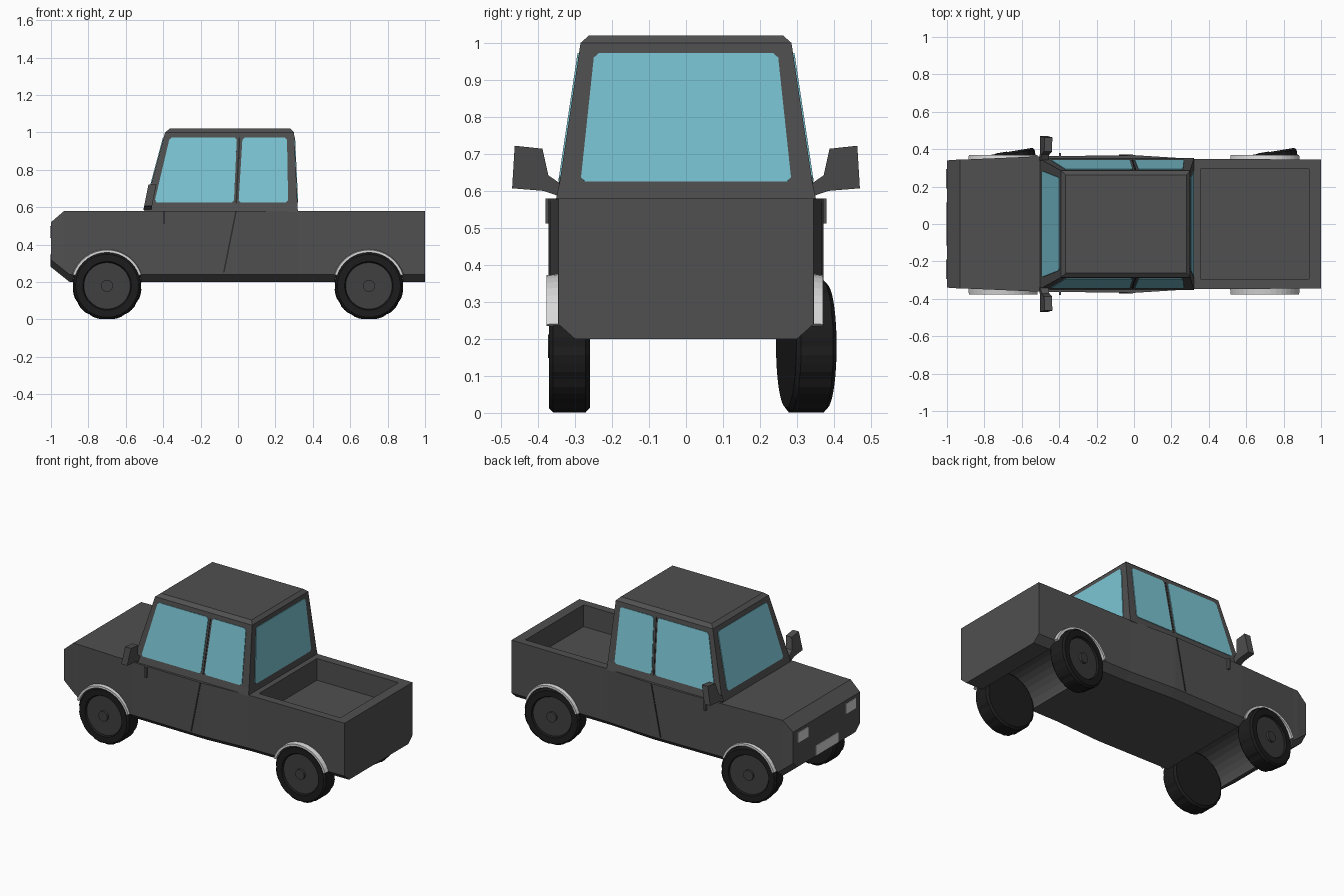
import bpy, bmesh
from math import sin, cos, pi, radians
from mathutils import Vector, Matrix

if "Cube" in bpy.data.objects:
    bpy.data.objects.remove(bpy.data.objects["Cube"])


def material(name, r, g, b):
    m = bpy.data.materials.new(name)
    m.use_nodes = True
    m.diffuse_color = (r, g, b, 1)
    bsdf = next(n for n in m.node_tree.nodes if n.type == 'BSDF_PRINCIPLED')
    bsdf.inputs["Base Color"].default_value = (r, g, b, 1)
    bsdf.inputs["Roughness"].default_value = 0.7
    return m


BODY = material("charcoal paint", .08, .08, .08)
GLASS = material("blue glass", .2, .56, .66)
TYRE = material("black rubber", .012, .012, .012)
HUB = material("dark hub", .05, .05, .05)
LIGHT = material("pale trim", .68, .68, .68)
SEAM = material("dark seam", .025, .025, .025)


def finish(name, bm, *mats):
    bmesh.ops.recalc_face_normals(bm, faces=bm.faces)
    me = bpy.data.meshes.new(name)
    bm.to_mesh(me)
    bm.free()
    for m in mats:
        me.materials.append(m)
    ob = bpy.data.objects.new(name, me)
    bpy.context.collection.objects.link(ob)
    return ob


def loft(name, rings, mat, closed=False):
    """Skin equal-length rings; cap the ends or join last to first."""
    bm = bmesh.new()
    vs = [[bm.verts.new(p) for p in ring] for ring in rings]
    n = len(vs[0])
    pairs = list(zip(vs, vs[1:])) + ([(vs[-1], vs[0])] if closed else [])
    for a, b in pairs:
        for i in range(n):
            j = (i + 1) % n
            bm.faces.new((a[i], a[j], b[j], b[i]))
    if not closed:
        bm.faces.new(vs[0])
        bm.faces.new(vs[-1])
    return finish(name, bm, mat)


def prism(name, pts, offset, mat):
    off = Vector(offset)
    return loft(name, [[Vector(p) for p in pts], [Vector(p) + off for p in pts]], mat)


def box(name, lo, hi, mat):
    (x, y, z), (X, Y, Z) = lo, hi
    return prism(name, [(x, y, z), (X, y, z), (X, Y, z), (x, Y, z)], (0, 0, Z - z), mat)


def plate(name, corners, mat, cut=.012, thick=.008):
    """Thin plate with clipped corners, half sunk into its surface."""
    c = [Vector(p) for p in corners]
    normal = (c[1] - c[0]).cross(c[2] - c[0]).normalized()
    pts = []
    for i, p in enumerate(c):
        for q in (c[i - 1], c[(i + 1) % len(c)]):
            pts.append(p + (q - p).normalized() * cut - normal * thick / 2)
    return prism(name, pts, normal * thick, mat)


def carve(target, cutter):
    mod = target.modifiers.new("cut", 'BOOLEAN')
    mod.operation, mod.solver, mod.object = 'DIFFERENCE', 'EXACT', cutter
    bpy.context.view_layer.objects.active = target
    bpy.ops.object.modifier_apply(modifier=mod.name)
    bpy.data.objects.remove(cutter)


# Lower body: stations of x, half width, bottom and top
stations = [(-1, .34, .28, .52), (-.93, .345, .224, .58), (-.9, .345, .2, .58),
            (-.5, .362, .2, .58), (0, .368, .2, .58), (.32, .348, .2, .58), (1, .345, .2, .58)]
lower_body = loft("lower_body", [
    [(x, -w, t), (x, -w, b + .04), (x, .045 - w, b),
     (x, w - .045, b), (x, w, b + .04), (x, w, t)] for x, w, b, t in stations], BODY)

# Load bed and full-width wheel wells
carve(lower_body, box("bed_cutter", (.355, -.295, .44), (.935, .295, .8), BODY))
AXLES = {"nose": -.7, "tail": .7}
for ax in AXLES.values():
    ring = [(ax + .185 * cos(a * pi / 16), -.5, .18 + .185 * sin(a * pi / 16)) for a in range(32)]
    carve(lower_body, prism("well_cutter", ring, (0, 1, 0), BODY))

# Cabin: levels of z, nose x, tail x and half width
levels = [(.575, -.503, .32, .352), (.62, -.492, .318, .342), (1.0, -.39, .3, .285), (1.02, -.365, .28, .262)]
loft("cabin", [[(a, -w, z), (b, -w, z), (b, w, z), (a, w, z)] for z, a, b, w in levels], BODY)


def on_cabin(z, k):
    """Value of column k on the sloped cabin wall at height z."""
    t = (z - .62) / .38
    return levels[1][k] * (1 - t) + levels[2][k] * t


LOW, HIGH = .625, .972
for name, k in (("windscreen", 1), ("rear_window", 2)):
    plate(name, [(on_cabin(z, k), y, z) for y, z in
                 ((-.285, LOW), (.285, LOW), (.248, HIGH), (-.248, HIGH))], GLASS)

# Parts repeated on both flanks
for s, flank in ((-1, "near"), (1, "far")):
    def wall(pts):
        return [(x, s * on_cabin(z, 3), z) for x, z in pts]

    plate("front_door_window_" + flank, wall(
        [(-.447, LOW), (-.022, LOW), (-.006, HIGH), (-.365, HIGH)]), GLASS)
    plate("rear_door_window_" + flank, wall(
        [(.003, LOW), (.268, LOW), (.262, HIGH), (.024, HIGH)]), GLASS)
    plate("pillar_seam_" + flank, wall(
        [(-.013, .62), (-.005, .62), (.012, HIGH), (.004, HIGH)]), SEAM, .001, .004)
    plate("door_seam_" + flank, [(x, s * .367, z) for x, z in
          ((-.08, .25), (-.072, .25), (-.006, .58), (-.014, .58))], SEAM, .001)
    box("door_handle_" + flank, (-.402, s * .355, .512), (-.39, s * .38, .58), BODY)
    box("headlight_" + flank, (-1.0, s * .19, .435), (-.992, s * .295, .5), LIGHT).location.x = -.004

    # Door mirror, leaning back with height
    outline = [(.34, .585), (.385, .6), (.47, .607), (.463, .722), (.388, .714), (.372, .642), (.34, .62)]
    prism("door_mirror_" + flank,
          [(-.507 + .2 * (z - .58), s * y, z) for y, z in outline], (.042, 0, 0), BODY)

    for end, ax in AXLES.items():
        # Wheel arch trim
        arc = [radians(18 + 9 * i) for i in range(17)]
        y0, y1 = s * .335, s * (.377 if s < 0 else .37)
        loft(f"{end}_arch_trim_{flank}", [
            [(ax + r * cos(a), y, .18 + r * sin(a))
             for r, y in ((.178, y0), (.178, y1), (.192, y1), (.197, y0))] for a in arc], LIGHT)

        # Wheel: lathed tyre with shallow tread blocks and a recessed hub
        bm = bmesh.new()
        profile = [(.166, .055), (.18, .044), (.18, -.044), (.168, -.055), (.13, -.055), (.124, -.044)]
        n = 48
        rows = []
        for r, y in profile:
            row = []
            for i in range(n):
                q = r - (.004 if r > .17 and i % 4 == 0 else 0)
                a = 2 * pi * i / n
                row.append(bm.verts.new((q * cos(a), y, q * sin(a))))
            rows.append(row)
        for a, b in zip(rows, rows[1:]):
            for i in range(n):
                j = (i + 1) % n
                bm.faces.new((a[i], a[j], b[j], b[i]))
        bm.faces.new(rows[0])
        bm.faces.new(rows[-1]).material_index = 1
        wheel = finish(f"{end}_wheel_{flank}", bm, TYRE, HUB)
        cap = prism(f"{end}_hub_cap_{flank}", [
            (.032 * cos(i * pi / 8), -.04, .032 * sin(i * pi / 8)) for i in range(16)],
            (0, -.018, 0), HUB)
        # The far wheels are turned slightly
        turn = pi + radians(9.5) if s > 0 else 0
        place = Matrix.Translation((ax, .325 if s > 0 else -.315, .18)) @ Matrix.Rotation(turn, 4, 'Z')
        for ob in (wheel, cap):
            ob.matrix_world = place

# Number plate on the nose
box("number_plate", (-1.004, -.115, .282), (-.996, .115, .348), LIGHT)
